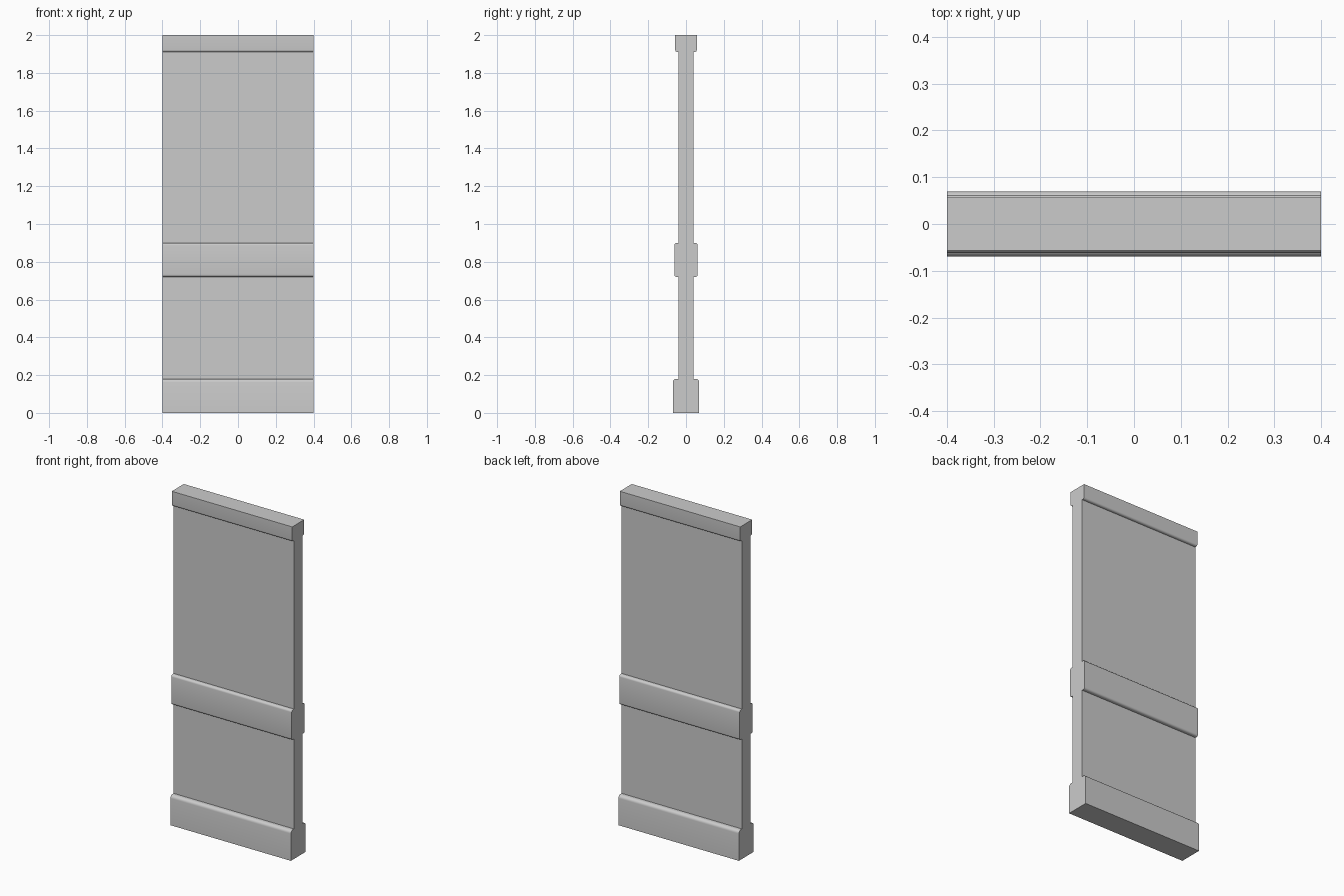
import bpy, bmesh, math

if "Cube" in bpy.data.objects:
    bpy.data.objects.remove(bpy.data.objects["Cube"])

HALF_LENGTH = 0.40
CORE = 0.04      # half thickness of the plain panel
SEGMENTS = 5     # steps in each rounded edge


def moulding(z0, z1, depth, r_bottom=0.0, r_top=0.0):
    """Half-section (y, z) of one band, going upward, with rounded outer edges."""
    pts = [(CORE, z0)] if z0 > 0 else []
    for r, z, start in ((r_bottom, z0 + r_bottom, -90), (r_top, z1 - r_top, 0)):
        steps = SEGMENTS if r else 0
        for i in range(steps + 1):
            a = math.radians(start + 90 * i / max(steps, 1))
            pts.append((depth - r + r * math.cos(a), z + r * math.sin(a)))
    if z1 < 2.0:
        pts.append((CORE, z1))
    return pts


# Skirting, middle rail and cornice, joined by the flat panel
half = (moulding(0.0, 0.18, 0.07, r_top=0.018)
        + moulding(0.72, 0.90, 0.062, 0.013, 0.013)
        + moulding(1.91, 2.0, 0.057, r_bottom=0.012))
section = half + [(-y, z) for y, z in reversed(half)]

# Extrude the section along the length
bm = bmesh.new()
face = bm.faces.new([bm.verts.new((-HALF_LENGTH, y, z)) for y, z in section])
ext = bmesh.ops.extrude_face_region(bm, geom=[face], use_keep_orig=True)
moved = [g for g in ext["geom"] if isinstance(g, bmesh.types.BMVert)]
bmesh.ops.translate(bm, verts=moved, vec=(2 * HALF_LENGTH, 0, 0))
bmesh.ops.recalc_face_normals(bm, faces=bm.faces)
mesh = bpy.data.meshes.new("wall_panel")
bm.to_mesh(mesh)
bm.free()

panel = bpy.data.objects.new("wall_panel", mesh)
bpy.context.collection.objects.link(panel)
bpy.context.view_layer.objects.active = panel
panel.select_set(True)
bpy.ops.object.shade_smooth_by_angle(angle=math.radians(30))
